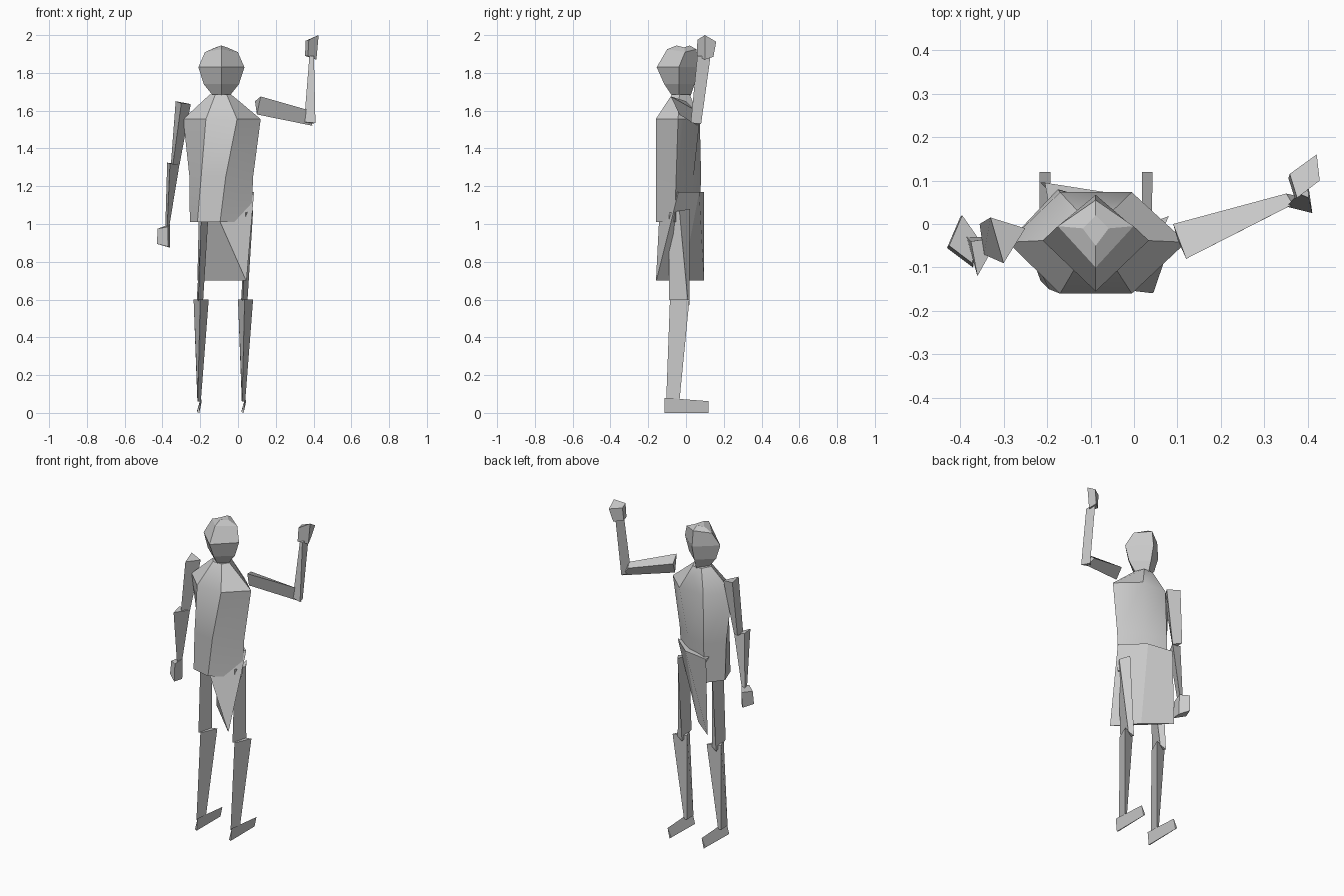
import bpy, bmesh, math
from mathutils import Vector


def loft(name, sections, smooth=False):
    """Skin matching point loops and cap both ends."""
    bm = bmesh.new()
    loops = [[bm.verts.new(p) for p in s] for s in sections]
    n = len(loops[0])
    for a, b in zip(loops, loops[1:]):
        for i in range(n):
            j = (i + 1) % n
            bm.faces.new((a[i], a[j], b[j], b[i]))
    bm.faces.new(loops[0])
    bm.faces.new(loops[-1])
    bmesh.ops.recalc_face_normals(bm, faces=bm.faces)
    me = bpy.data.meshes.new(name)
    bm.to_mesh(me)
    bm.free()
    ob = bpy.data.objects.new(name, me)
    bpy.context.collection.objects.link(ob)
    if smooth:
        bpy.ops.object.select_all(action='DESELECT')
        ob.select_set(True)
        bpy.context.view_layer.objects.active = ob
        bpy.ops.object.shade_smooth_by_angle(angle=math.radians(35))
    return ob


def diamond(z, rx, back, front, tilt=0.0, cx=-0.088, cy=-0.038):
    return [(cx - rx, cy, z), (cx, back, z + tilt), (cx + rx, cy, z), (cx, front, z + tilt)]


def at_height(z, points):
    return [(x, y, z) for x, y in points]


# Head: diamond rings from chin to crown
loft("head", [
    diamond(1.68, 0.045, -0.075, 0.025),
    diamond(1.74, 0.093, -0.115, 0.045),
    diamond(1.83, 0.122, -0.155, 0.067),
    diamond(1.91, 0.087, -0.10, 0.055, 0.015, cy=-0.005),
    diamond(1.935, 0.03, -0.05, 0.02, 0.01, cy=-0.01),
])
loft("neck", [diamond(1.63, 0.05, -0.075, 0.02), diamond(1.71, 0.04, -0.07, 0.015)])

# Torso: six-sided, square at the shoulders and twisted at the waist
loft("torso", [
    at_height(1.01, [(-0.255, -0.02), (-0.215, -0.13), (-0.095, -0.16),
                     (0.07, -0.06), (-0.06, 0.015), (-0.185, 0.07)]),
    at_height(1.25, [(-0.257, -0.03), (-0.195, -0.15), (-0.065, -0.16),
                     (0.08, -0.052), (-0.04, 0.04), (-0.175, 0.08)]),
    at_height(1.555, [(-0.29, -0.042), (-0.17, -0.16), (-0.005, -0.16),
                      (0.12, -0.042), (-0.005, 0.073), (-0.17, 0.073)]),
    at_height(1.685, [(-0.15, -0.035), (-0.12, -0.075), (-0.06, -0.075),
                      (-0.035, -0.035), (-0.06, 0.02), (-0.12, 0.02)]),
], smooth=True)

# Skirt: four-sided waist flattening to a straight diagonal hem
loft("skirt", [
    [(-0.215, 0.095, 0.70), (-0.07, -0.02, 0.70), (0.045, -0.157, 0.70), (0.042, -0.159, 0.702)],
    [(-0.205, 0.095, 1.17), (-0.045, 0.07, 1.17), (0.085, -0.04, 1.17), (-0.165, -0.135, 1.17)],
])

# Legs: the same set repeated on each side
for side, dx in (("left", -0.235), ("right", 0.0)):
    o = Vector((dx, 0, 0))

    def part(name, *secs):
        loft(side + name, [[o + Vector(p) for p in s] for s in secs])

    part("_thigh",
         [(0.045, 0.02, 1.08), (0.04, -0.09, 1.06), (0.08, -0.035, 1.07)],
         [(0.015, 0.018, 0.57), (0.025, -0.09, 0.60), (0.05, 0.01, 0.59)])
    part("_shin",
         [(0.0, -0.01, 0.60), (0.035, -0.085, 0.60), (0.08, 0.018, 0.60)],
         [(0.02, -0.04, 0.06), (0.022, -0.105, 0.06), (0.038, -0.035, 0.06)])
    part("_foot",
         [(0.018, -0.115, 0.005), (0.03, -0.115, 0.0), (0.038, -0.115, 0.08)],
         [(0.018, 0.12, 0.01), (0.03, 0.12, 0.0), (0.043, 0.12, 0.062)])

# Lowered arm
loft("left_upper_arm", [
    [(-0.25, -0.01, 1.635), (-0.33, 0.015, 1.65), (-0.30, -0.09, 1.64)],
    [(-0.31, -0.03, 1.31), (-0.355, 0.0, 1.32), (-0.345, -0.07, 1.31)]])
loft("left_forearm", [
    [(-0.31, -0.03, 1.315), (-0.375, -0.04, 1.325), (-0.36, -0.12, 1.32)],
    [(-0.365, -0.03, 0.98), (-0.385, -0.03, 0.98), (-0.375, -0.065, 0.98)]])
loft("left_hand", [
    [(-0.43, -0.055, 0.895), (-0.40, 0.015, 0.89), (-0.36, -0.035, 0.875), (-0.37, -0.10, 0.88)],
    [(-0.425, -0.05, 0.975), (-0.395, 0.02, 0.985), (-0.36, -0.03, 1.0), (-0.372, -0.09, 0.985)]])

# Raised arm
loft("right_upper_arm", [
    [(0.09, 0.0, 1.65), (0.12, -0.08, 1.675), (0.10, -0.035, 1.58)],
    [(0.35, 0.07, 1.58), (0.365, 0.045, 1.605), (0.395, 0.06, 1.52)]])
loft("right_forearm", [
    [(0.35, 0.04, 1.54), (0.41, 0.025, 1.535), (0.39, 0.08, 1.53)],
    [(0.378, 0.07, 1.89), (0.402, 0.06, 1.89), (0.395, 0.13, 1.89)]])
loft("right_hand", [
    [(0.355, 0.105, 1.89), (0.40, 0.145, 1.885), (0.415, 0.10, 1.87), (0.37, 0.058, 1.89)],
    [(0.358, 0.115, 1.97), (0.42, 0.16, 1.965), (0.427, 0.10, 2.0), (0.375, 0.06, 1.975)]])
